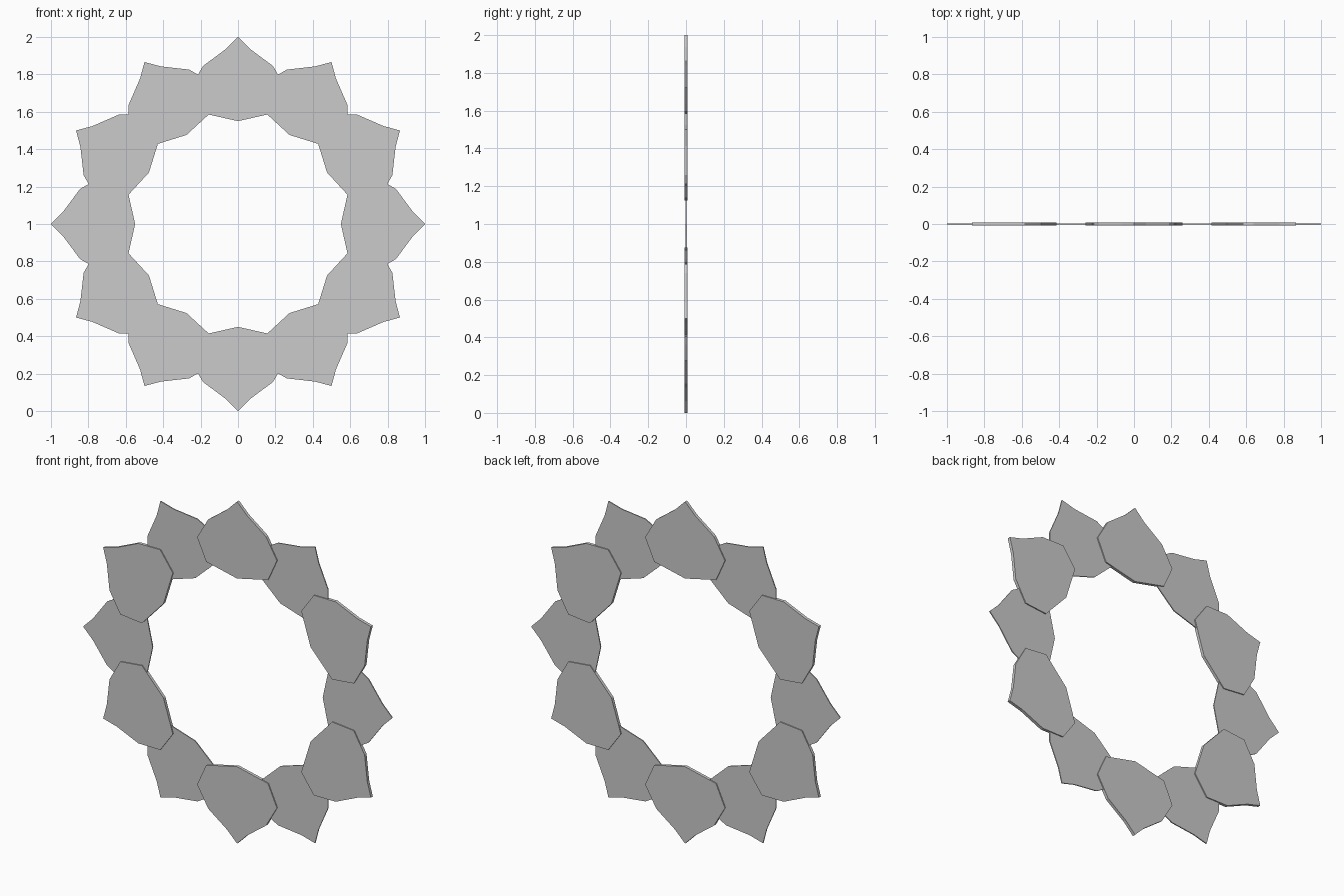
import bpy, bmesh, math

if "Cube" in bpy.data.objects:
    bpy.data.objects.remove(bpy.data.objects["Cube"])

# Right half of one petal: (sideways, distance from ring centre)
HALF = [(0, 1.0), (0.064, 0.936), (0.187, 0.845), (0.258, 0.723), (0.2, 0.595), (0, 0.55)]
OUTLINE = HALF + [(-s, r) for s, r in reversed(HALF[1:-1])]


def petal(name, angle, half_depth):
    """Flat extruded petal pointing outwards at the given angle from the top."""
    bm = bmesh.new()
    c, s = math.cos(angle), math.sin(angle)
    pts = [(r * s + t * c, 1 + r * c - t * s) for t, r in OUTLINE]
    front = [bm.verts.new((x, -half_depth, z)) for x, z in pts]
    face = bm.faces.new(front)
    ext = bmesh.ops.extrude_face_region(bm, geom=[face], use_keep_orig=True)
    verts = [v for v in ext["geom"] if isinstance(v, bmesh.types.BMVert)]
    bmesh.ops.translate(bm, verts=verts, vec=(0, 2 * half_depth, 0))
    bmesh.ops.recalc_face_normals(bm, faces=bm.faces)
    mesh = bpy.data.meshes.new(name)
    bm.to_mesh(mesh)
    bm.free()
    obj = bpy.data.objects.new(name, mesh)
    bpy.context.collection.objects.link(obj)


# Ring of twelve petals, alternating thick and thin so they overlap
for i in range(12):
    thick = i % 2 == 0
    petal(f"{'thick' if thick else 'thin'}_petal_{i + 1}", math.radians(30 * i),
          0.009 if thick else 0.003)
